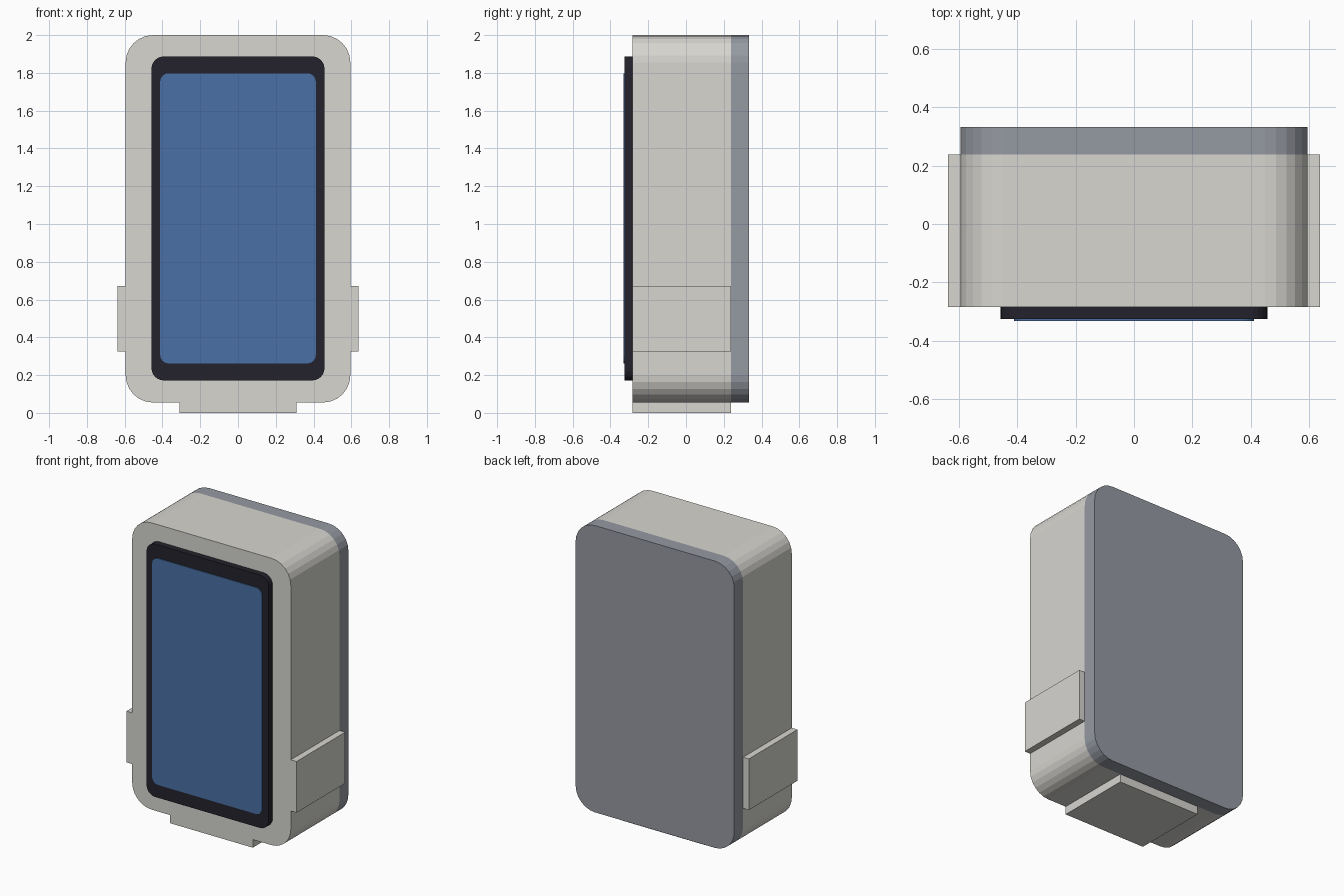
import bpy
import bmesh
from math import cos, sin, pi

cube = bpy.data.objects.get("Cube")
if cube:
    bpy.data.objects.remove(cube, do_unlink=True)


def material(name, r, g, b):
    mat = bpy.data.materials.new(name)
    mat.use_nodes = True
    mat.diffuse_color = (r, g, b, 1)
    mat.node_tree.nodes["Principled BSDF"].inputs["Base Color"].default_value = (r, g, b, 1)
    return mat


SHELL = material("warm light grey", 0.68, 0.67, 0.63)
BACK = material("slate grey", 0.30, 0.32, 0.36)
BEZEL = material("near black", 0.017, 0.016, 0.025)
SCREEN = material("screen blue", 0.068, 0.165, 0.38)


def slab(name, x, y, z, mat, radius=0, segments=6):
    """Extrude an upright rectangle, with rounded corners, along y."""
    corners = [(x[1], z[1], -1, -1), (x[0], z[1], 1, -1),
               (x[0], z[0], 1, 1), (x[1], z[0], -1, 1)]
    bm = bmesh.new()
    verts = []
    for quarter, (cx, cz, sx, sz) in enumerate(corners):
        for step in range(segments + 1 if radius else 1):
            a = pi / 2 * (quarter + step / segments)
            px = cx + radius * (sx + cos(a))
            pz = cz + radius * (sz + sin(a))
            verts.append(bm.verts.new((px, y[0], pz)))
    face = bm.faces.new(verts)
    new = bmesh.ops.extrude_face_region(bm, geom=[face])["geom"]
    moved = [v for v in new if isinstance(v, bmesh.types.BMVert)]
    bmesh.ops.translate(bm, verts=moved, vec=(0, y[1] - y[0], 0))
    bmesh.ops.recalc_face_normals(bm, faces=bm.faces)
    mesh = bpy.data.meshes.new(name)
    bm.to_mesh(mesh)
    bm.free()
    mesh.materials.append(mat)
    obj = bpy.data.objects.new(name, mesh)
    bpy.context.scene.collection.objects.link(obj)
    return obj


# Housing and rear cover
FRONT, SEAM, REAR = -0.284, 0.238, 0.333
outline_x, outline_z = (-0.595, 0.595), (0.055, 2.0)
slab("housing", outline_x, (FRONT, SEAM), outline_z, SHELL, 0.145)
slab("back_cover", outline_x, (SEAM, REAR), outline_z, BACK, 0.145)

# Display, raised from the front
slab("bezel", (-0.458, 0.458), (-0.326, FRONT), (0.172, 1.887), BEZEL, 0.065)
slab("screen", (-0.412, 0.412), (-0.332, -0.325), (0.262, 1.798), SCREEN, 0.045)

# Side tabs and foot
for side, sign in (("left", 1), ("right", -1)):
    xs = sorted((sign * 0.59, sign * 0.638))
    slab(side + "_tab", xs, (FRONT, SEAM), (0.325, 0.672), SHELL)
slab("foot", (-0.31, 0.31), (FRONT, SEAM), (0, 0.06), SHELL)
